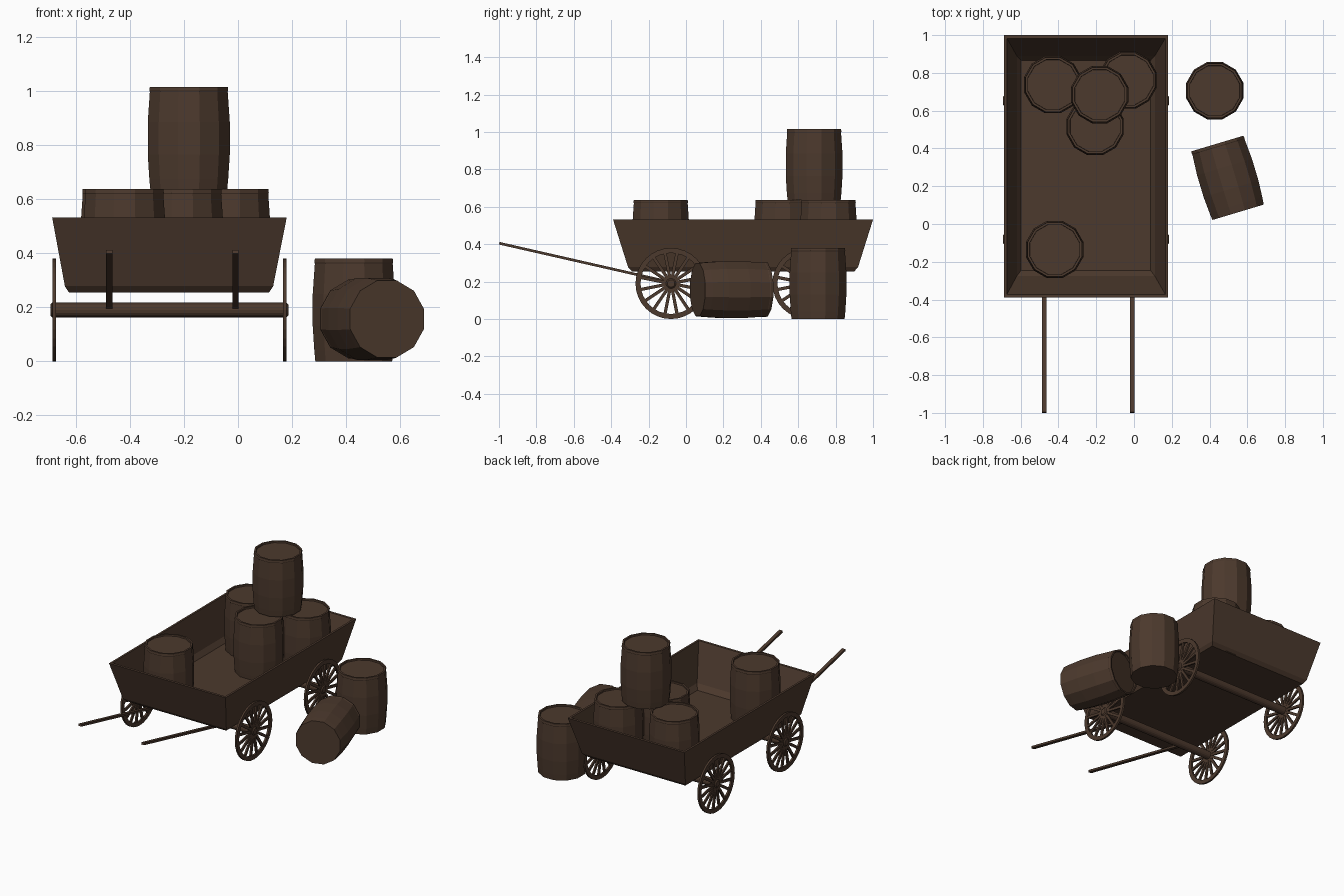
import bpy, bmesh, math
from mathutils import Matrix, Vector

if "Cube" in bpy.data.objects:
    bpy.data.objects.remove(bpy.data.objects["Cube"])

wood = bpy.data.materials.new("dark brown wood")
wood.diffuse_color = (0.072, 0.041, 0.026, 1)
wood.use_nodes = True
wood.node_tree.nodes["Principled BSDF"].inputs["Base Color"].default_value = wood.diffuse_color


def finish(bm, name):
    bmesh.ops.recalc_face_normals(bm, faces=bm.faces)
    me = bpy.data.meshes.new(name)
    bm.to_mesh(me)
    bm.free()
    me.materials.append(wood)
    ob = bpy.data.objects.new(name, me)
    bpy.context.collection.objects.link(ob)
    return ob


def loft(bm, loops, closed=False):
    """Skin between loops of points; cap the ends, or join last to first."""
    rings = [[bm.verts.new(p) for p in loop] for loop in loops]
    n = len(rings[0])
    pairs = list(zip(rings, rings[1:]))
    if closed:
        pairs.append((rings[-1], rings[0]))
    for a, b in pairs:
        for i in range(n):
            j = (i + 1) % n
            bm.faces.new((a[i], a[j], b[j], b[i]))
    if not closed:
        bm.faces.new(rings[0])
        bm.faces.new(rings[-1])


def circle(r, z, n, turn=0.0):
    return [(r * math.cos(2 * math.pi * i / n + turn),
             r * math.sin(2 * math.pi * i / n + turn), z) for i in range(n)]


def box(bm, size, matrix):
    bmesh.ops.create_cube(bm, size=1, matrix=matrix @ Matrix.Diagonal((*size, 1)))


# Tray: flared walls with a thin rim, a bevelled base and an open inside
def rect(x0, x1, y0, y1, z):
    return [(x0, y0, z), (x1, y0, z), (x1, y1, z), (x0, y1, z)]


bm = bmesh.new()
loft(bm, [rect(-0.625, 0.115, -0.29, 0.90, 0.255),
          rect(-0.64, 0.13, -0.31, 0.92, 0.278),
          rect(-0.687, 0.18, -0.39, 1.0, 0.532),
          rect(-0.673, 0.166, -0.373, 0.983, 0.532),
          rect(-0.62, 0.11, -0.275, 0.89, 0.30),
          rect(-0.597, 0.087, -0.245, 0.865, 0.268)])
finish(bm, "cart_tray")


# Barrels: twelve staves, a small lip and a sunken lid
def barrel(name, loc, rot=Matrix()):
    prof = [(0.147, 0), (0.151, 0.04), (0.157, 0.13), (0.157, 0.25),
            (0.149, 0.362), (0.151, 0.366), (0.149, 0.38), (0.137, 0.38), (0.136, 0.37)]
    b = bmesh.new()
    loft(b, [circle(r, z, 12, math.pi / 12) for r, z in prof])
    b.transform(Matrix.Translation(loc) @ rot)
    finish(b, name)


floor_z = 0.257
for i, (x, y) in enumerate([(-0.43, 0.738), (-0.032, 0.762), (-0.206, 0.516), (-0.42, -0.135)]):
    barrel(f"cart_barrel_{i + 1}", (x, y, floor_z))
barrel("stacked_barrel", (-0.182, 0.685, 0.635))
barrel("standing_barrel", (0.428, 0.706, 0))
axis = Vector((-0.108, 0.36, 0))
barrel("fallen_barrel", (0.551, 0.062, 0.157), axis.to_track_quat('Z', 'Y').to_matrix().to_4x4())

# Wheels and axles
WHEEL_Y, WHEEL_Z = (-0.08, 0.652), 0.19
to_x = Matrix.Rotation(math.pi / 2, 4, 'Y')


def wheel(name, x, y):
    b = bmesh.new()
    t = 0.0065
    n = 32
    loft(b, [circle(0.19, -t, n), circle(0.19, t, n),
             circle(0.163, t, n), circle(0.163, -t, n)], closed=True)
    loft(b, [circle(0.04, -t, 16), circle(0.04, t, 16)])
    for k in range(16):
        m = Matrix.Rotation(2 * math.pi * (k + 0.5) / 16, 4, 'Z') @ Matrix.Translation((0.1, 0, 0))
        box(b, (0.14, 0.017, 0.011), m)
    b.transform(Matrix.Translation((x, y, WHEEL_Z)) @ to_x)
    finish(b, name)


for end, y in zip(("front", "rear"), WHEEL_Y):
    for side, x in (("left", -0.68), ("right", 0.172)):
        wheel(f"{end}_{side}_wheel", x, y)
    bm = bmesh.new()
    h = 0.44
    loft(bm, [circle(r, z, 16) for r, z in
              ((0.02, -h), (0.027, -h + 0.006), (0.027, h - 0.006), (0.02, h))])
    bm.transform(Matrix.Translation((-0.254, y, WHEEL_Z)) @ to_x)
    finish(bm, f"{end}_axle")

# Pulling shafts, sloping up from the front axle
for side, x in (("left", -0.476), ("right", -0.009)):
    a, b = Vector((x, -0.08, 0.196)), Vector((x, -0.998, 0.405))
    d = b - a
    bm = bmesh.new()
    tilt = math.atan2(d.z, -d.y)
    box(bm, (0.023, d.length, 0.014),
        Matrix.Translation((a + b) / 2) @ Matrix.Rotation(-tilt, 4, 'X'))
    finish(bm, f"{side}_shaft")
